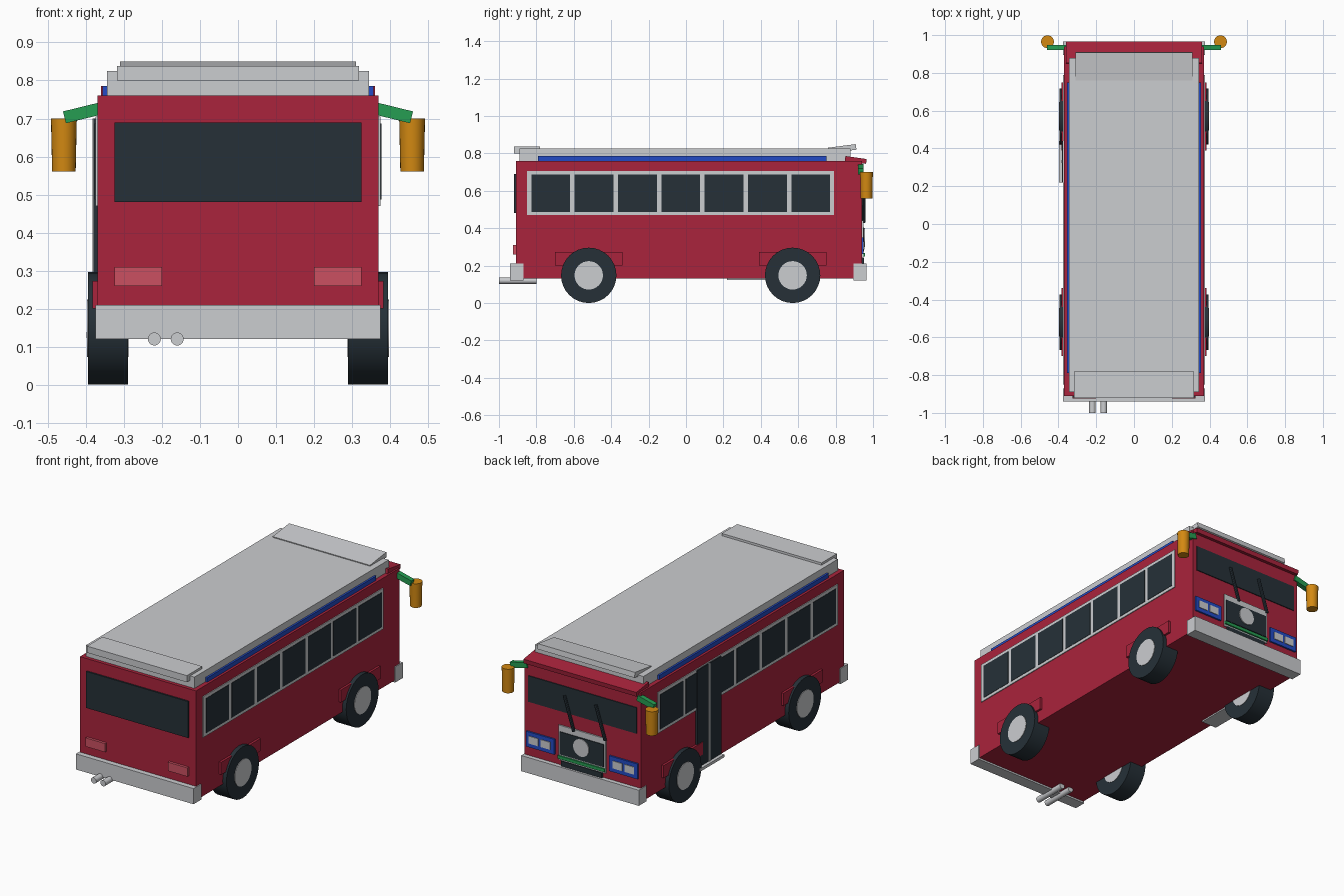
import bpy
import math
from mathutils import Vector

cube = bpy.data.objects.get("Cube")
if cube:
    bpy.data.objects.remove(cube, do_unlink=True)


def material(name, r, g, b):
    m = bpy.data.materials.new(name)
    m.use_nodes = True
    m.diffuse_color = (r, g, b, 1)
    m.node_tree.nodes["Principled BSDF"].inputs["Base Color"].default_value = (r, g, b, 1)
    return m


RED = material("body red", 0.40, 0.017, 0.045)
GREY = material("light grey", 0.60, 0.61, 0.63)
DARK = material("dark glass and rubber", 0.019, 0.030, 0.039)
ORANGE = material("mirror orange", 0.65, 0.25, 0.006)
GREEN = material("trim green", 0.019, 0.34, 0.085)
BLUE = material("trim blue", 0.016, 0.07, 0.56)
PINK = material("tail light pink", 0.60, 0.08, 0.12)


def box(name, mat, xs, ys, zs, tilt=(0, 0, 0)):
    """Box from (min, max) ranges on each axis, optionally tilted."""
    bpy.ops.mesh.primitive_cube_add(
        size=1, location=[sum(r) / 2 for r in (xs, ys, zs)], rotation=tilt)
    ob = bpy.context.object
    ob.name = name
    ob.scale = [abs(r[1] - r[0]) for r in (xs, ys, zs)]
    bpy.ops.object.transform_apply(location=False, rotation=False, scale=True)
    ob.data.materials.append(mat)
    return ob


def rod(name, mat, start, end, radius, sides=32, tip=None):
    """Cylinder, or taper, between two points."""
    a, b = Vector(start), Vector(end)
    bpy.ops.mesh.primitive_cone_add(
        vertices=sides, radius1=radius, radius2=tip or radius,
        depth=(b - a).length, location=(a + b) / 2,
        rotation=(b - a).to_track_quat("Z", "Y").to_euler())
    ob = bpy.context.object
    ob.name = name
    ob.data.materials.append(mat)
    bpy.ops.object.shade_smooth_by_angle(angle=math.radians(35))
    return ob


def span(s, a, b):
    """Range on the x axis for one side."""
    return tuple(sorted((s * a, s * b)))


# Body, roof and bumpers
box("body", RED, (-0.37, 0.37), (-0.91, 0.94), (0.13, 0.76))
box("roof", GREY, (-0.345, 0.345), (-0.89, 0.88), (0.755, 0.825))
box("roof_rear_cap", GREY, (-0.318, 0.318), (-0.92, -0.78), (0.80, 0.838))
box("roof_front_cap", GREY, (-0.31, 0.31), (0.76, 0.91), (0.81, 0.84), (0.13, 0, 0))
box("visor", RED, (-0.36, 0.36), (0.85, 0.965), (0.752, 0.778), (-0.14, 0, 0))
box("rear_bumper", GREY, (-0.375, 0.375), (-0.94, -0.87), (0.12, 0.21))
box("front_bumper", GREY, (-0.375, 0.375), (0.895, 0.965), (0.12, 0.21))

# Rear window and exhaust pipes
box("rear_window", DARK, (-0.325, 0.325), (-0.919, -0.90), (0.48, 0.69))
for x in (-0.22, -0.16):
    rod("exhaust_pipe", GREY, (x, -1, 0.12), (x, -0.8, 0.12), 0.017, 24)

# Windscreen and wipers
box("windscreen", DARK, (-0.345, 0.345), (0.93, 0.945), (0.52, 0.67))
for x in (0.05, -0.15):
    rod("wiper", DARK, (x + 0.06, 0.95, 0.62), (x, 0.95, 0.43), 0.009, 8)

# Grille with badge and lower intake
box("grille_frame", GREY, (-0.15, 0.15), (0.93, 0.948), (0.24, 0.44))
box("grille", DARK, (-0.14, 0.14), (0.93, 0.952), (0.275, 0.405))
box("grille_trim", GREEN, (-0.15, 0.15), (0.93, 0.957), (0.25, 0.268))
box("lower_intake", DARK, (-0.13, 0.13), (0.93, 0.953), (0.20, 0.24))
rod("grille_badge", GREY, (0, 0.93, 0.35), (0, 0.957, 0.35), 0.05)

for s, side in ((1, "left"), (-1, "right")):
    # Lights at both ends
    box(side + "_tail_light", PINK, span(s, 0.20, 0.325), (-0.925, -0.90), (0.26, 0.31))
    box(side + "_headlight_frame", BLUE, span(s, 0.175, 0.355), (0.93, 0.95), (0.262, 0.35))
    for x in (0.20, 0.275):
        box(side + "_headlight", GREY, span(s, x, x + 0.06), (0.93, 0.954), (0.285, 0.328))

    # Roof stripe
    box(side + "_roof_stripe", BLUE, span(s, 0.33, 0.356), (-0.79, 0.75), (0.755, 0.785))

    # Side window band with seven panes
    box(side + "_window_frame", GREY, span(s, 0.36, 0.375), (-0.85, 0.79), (0.47, 0.705))
    for i in range(7):
        y = -0.827 + i * 0.2317
        box(side + "_window_pane", DARK, span(s, 0.36, 0.377), (y, y + 0.208), (0.487, 0.687))

    # Wheels and arches
    for y in (-0.52, 0.57):
        box(side + "_wheel_arch", RED, span(s, 0.35, 0.383), (y - 0.18, y + 0.18), (0.20, 0.272))
        rod(side + "_tyre", DARK, (s * 0.29, y, 0.148), (s * 0.394, y, 0.148), 0.148)
        rod(side + "_hub", GREY, (s * 0.288, y, 0.148), (s * 0.397, y, 0.148), 0.076)

    # Mirror and its arm
    box(side + "_mirror_arm", GREEN, span(s, 0.35, 0.458), (0.92, 0.948),
        (0.70, 0.732), (0, s * 0.24, 0))
    rod(side + "_mirror", ORANGE, (s * 0.458, 0.965, 0.56), (s * 0.458, 0.965, 0.70),
        0.031, 24, 0.034)

# Entrance door on one side
box("door", DARK, (-0.380, -0.36), (0.22, 0.44), (0.135, 0.70))
box("door_centre_strip", GREY, (-0.383, -0.36), (0.322, 0.338), (0.135, 0.70))
box("door_step", GREY, (-0.398, -0.30), (0.22, 0.44), (0.122, 0.138))
